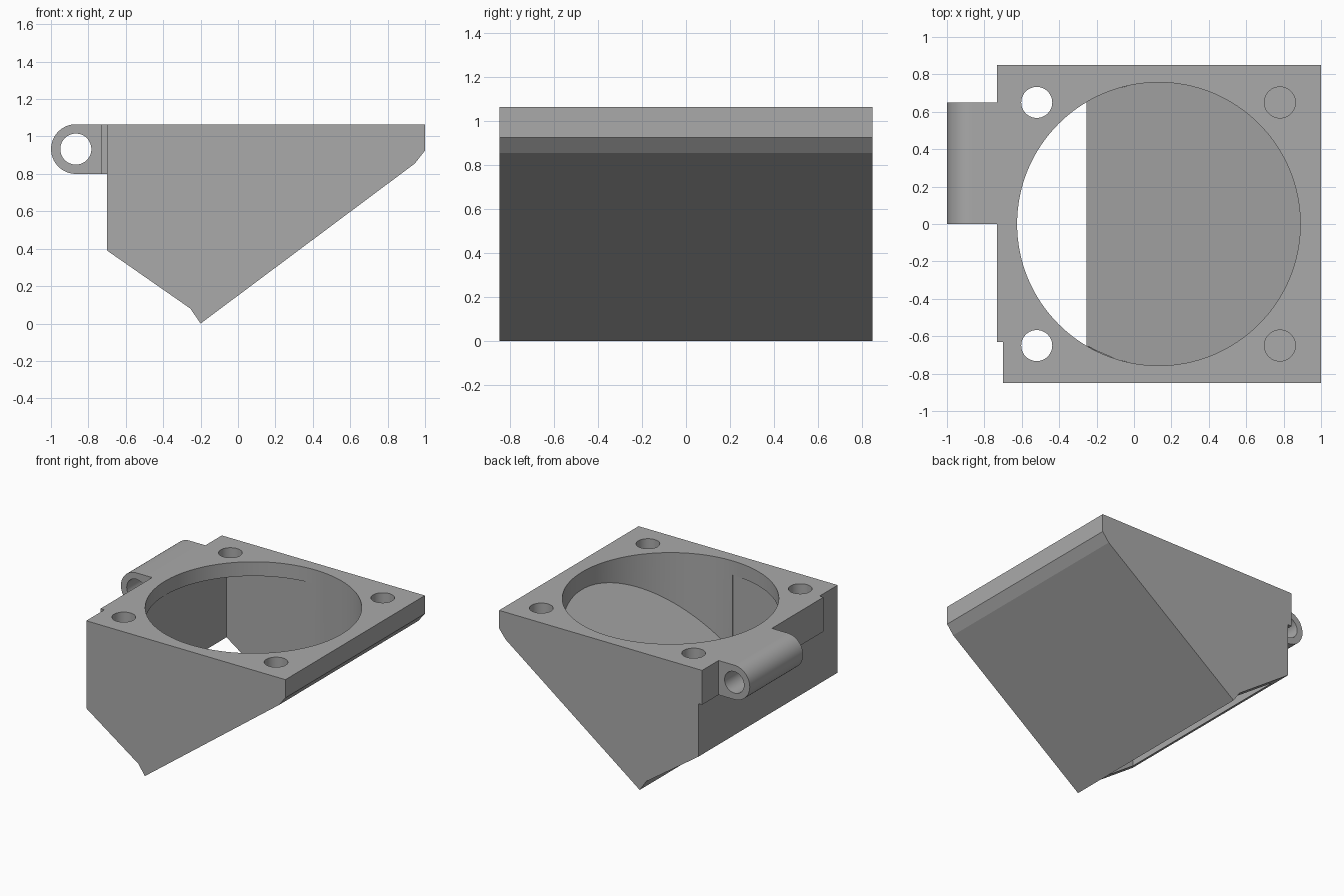
import bpy, bmesh, math
from mathutils import Vector, Matrix

cube = bpy.data.objects.get("Cube")
if cube:
    bpy.data.objects.remove(cube, do_unlink=True)

grey = bpy.data.materials.new("mid grey")
grey.use_nodes = True
grey.diffuse_color = (0.4, 0.4, 0.4, 1)
grey.node_tree.nodes["Principled BSDF"].inputs["Base Color"].default_value = (0.4, 0.4, 0.4, 1)

DEPTH = 0.85            # half depth of the duct
TOP = 1.065             # top plate height
HOLE_X, HOLE_R = 0.132, 0.757
LEDGE = 0.955           # underside of the top plate
LIP = Vector((-0.255, 0, 0.08))             # inner edge of the floor
FLOOR_DIR = Vector((1.15, 0, 0.855)).normalized()


def make_object(name, bm):
    bmesh.ops.recalc_face_normals(bm, faces=bm.faces)
    mesh = bpy.data.meshes.new(name)
    bm.to_mesh(mesh)
    bm.free()
    obj = bpy.data.objects.new(name, mesh)
    bpy.context.collection.objects.link(obj)
    mesh.materials.append(grey)
    return obj


def extrude_profile(name, points, y0, y1):
    """Extrude an x-z outline along y."""
    bm = bmesh.new()
    face = bm.faces.new([bm.verts.new((x, y0, z)) for x, z in points])
    out = bmesh.ops.extrude_face_region(bm, geom=[face])
    verts = [v for v in out["geom"] if isinstance(v, bmesh.types.BMVert)]
    bmesh.ops.translate(bm, verts=verts, vec=(0, y1 - y0, 0))
    return make_object(name, bm)


def cylinder_mesh(radius, length, matrix, segments):
    bm = bmesh.new()
    bmesh.ops.create_cone(bm, cap_ends=True, segments=segments, radius1=radius,
                          radius2=radius, depth=length, matrix=matrix)
    return bm


def vertical_cylinder(name, x, y, radius, z0, z1, segments=48):
    place = Matrix.Translation((x, y, (z0 + z1) / 2))
    return make_object(name, cylinder_mesh(radius, z1 - z0, place, segments))


def activate(obj):
    bpy.ops.object.select_all(action="DESELECT")
    obj.select_set(True)
    bpy.context.view_layer.objects.active = obj


def cut(obj, cutter):
    cutter.hide_render = True
    mod = obj.modifiers.new("cut", "BOOLEAN")
    mod.operation, mod.solver, mod.object = "DIFFERENCE", "EXACT", cutter
    activate(obj)
    bpy.ops.object.modifier_apply(modifier=mod.name)
    bpy.data.objects.remove(cutter, do_unlink=True)


def shade(obj):
    activate(obj)
    bpy.ops.object.shade_smooth_by_angle(angle=math.radians(12))


# Wedge-shaped duct body
duct = extrude_profile("duct_body", [
    (-0.7, TOP), (1, TOP), (1, 0.925), (0.945, 0.855),
    (-0.2, 0), (-0.255, 0.08), (-0.7, 0.39)], -DEPTH, DEPTH)

# Rectangular chamber below the top plate, open at the outlet
floor_at = lambda x: LIP.z + (x - LIP.x) * FLOOR_DIR.z / FLOOR_DIR.x
cut(duct, extrude_profile("chamber_cutter", [
    (-0.63, LEDGE), (HOLE_X, LEDGE), (HOLE_X, floor_at(HOLE_X)),
    (-0.5, floor_at(-0.5)), (-0.63, floor_at(-0.5))], -0.76, 0.76))

# Round inlet, ended by the sloping floor
bm = cylinder_mesh(HOLE_R, 2, Matrix.Translation((HOLE_X, 0, 0.3)), 128)
floor_normal = Vector((-FLOOR_DIR.z, 0, FLOOR_DIR.x))
res = bmesh.ops.bisect_plane(bm, geom=bm.verts[:] + bm.edges[:] + bm.faces[:],
                             plane_co=LIP, plane_no=floor_normal, clear_inner=True)
rim = [e for e in res["geom_cut"] if isinstance(e, bmesh.types.BMEdge)]
bmesh.ops.holes_fill(bm, edges=rim)
cut(duct, make_object("inlet_cutter", bm))

# Four screw holes; the pair above the slope is blind
for x in (-0.52, 0.78):
    for y in (-0.65, 0.65):
        cut(duct, vertical_cylinder("screw_cutter", x, y, 0.083, 0.86, 1.2))
shade(duct)

# Thin mounting plate on the side wall
plate = extrude_profile("mounting_plate", [
    (-0.733, 0.8), (-0.7, 0.8), (-0.7, TOP), (-0.733, TOP)], -0.63, DEPTH)

# Hinge lug with rounded end and pin hole
px, pz, pr = -0.867, 0.9325, 0.1325
arc = [(px + pr * math.cos(a), pz + pr * math.sin(a))
       for a in (math.pi * (0.5 + i / 32) for i in range(33))]
lug = extrude_profile("hinge_lug", [(-0.733, TOP)] + arc + [(-0.733, 0.8)], 0, 0.65)
turn = Matrix.Translation((px, 0.3, pz)) @ Matrix.Rotation(math.pi / 2, 4, "X")
cut(lug, make_object("pin_cutter", cylinder_mesh(0.083, 1, turn, 48)))
shade(lug)
